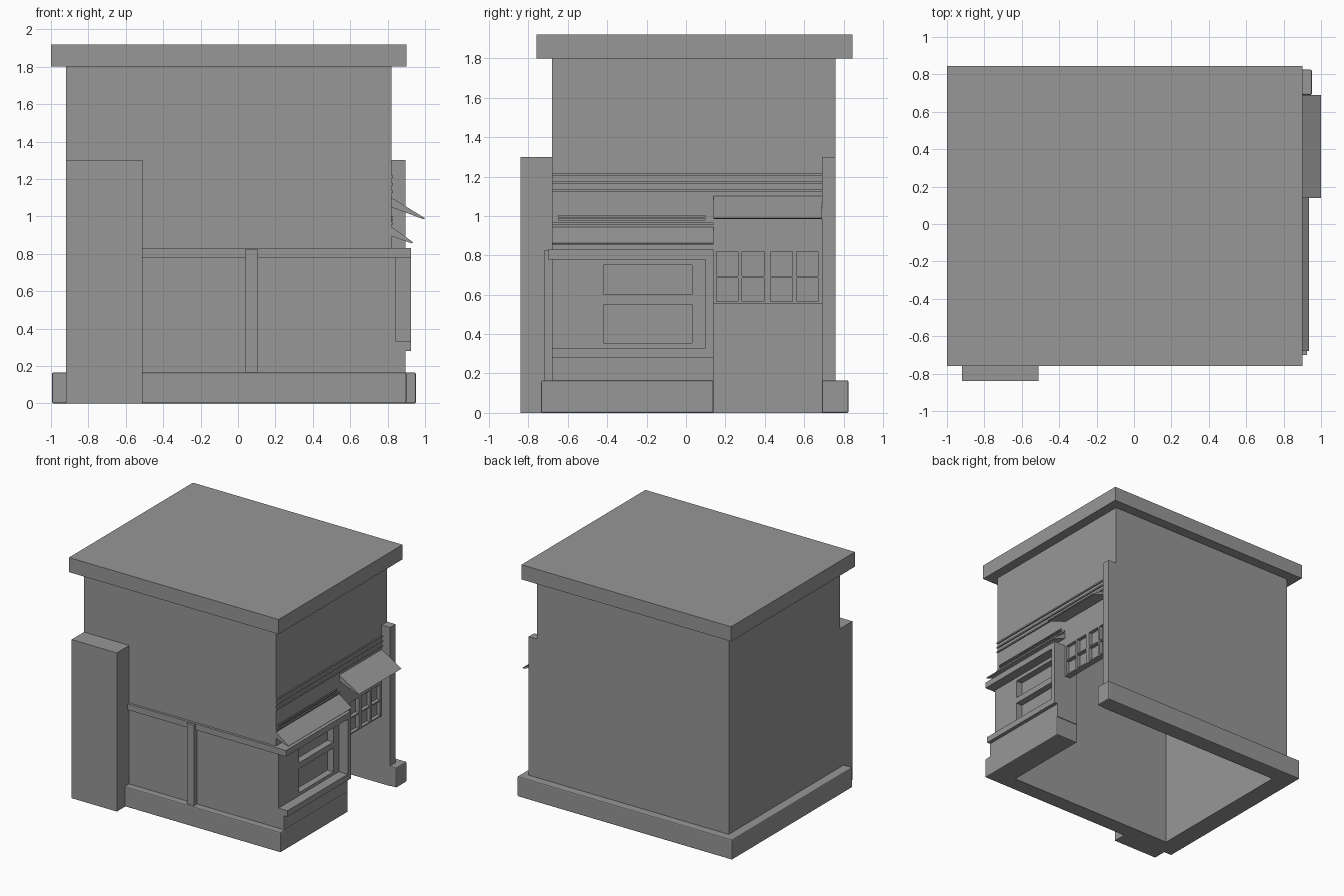
import bpy, bmesh

if "Cube" in bpy.data.objects:
    bpy.data.objects.remove(bpy.data.objects["Cube"], do_unlink=True)

GREY = (0.31, 0.31, 0.31, 1)
plaster = bpy.data.materials.new("plain_grey")
plaster.use_nodes = True
plaster.diffuse_color = GREY
plaster.node_tree.nodes["Principled BSDF"].inputs["Base Color"].default_value = GREY


def finish(name, bm):
    bmesh.ops.recalc_face_normals(bm, faces=bm.faces)
    mesh = bpy.data.meshes.new(name)
    bm.to_mesh(mesh)
    bm.free()
    mesh.materials.append(plaster)
    obj = bpy.data.objects.new(name, mesh)
    bpy.context.scene.collection.objects.link(obj)
    return obj


def prism(name, outline, lo, hi, axis="z"):
    """Extrude an outline: (x, y) along z, or (x, z) along y."""
    bm = bmesh.new()
    place = (lambda a, b: (a, b, lo)) if axis == "z" else (lambda a, b: (a, lo, b))
    face = bm.faces.new([bm.verts.new(place(a, b)) for a, b in outline])
    out = bmesh.ops.extrude_face_region(bm, geom=[face])
    shift = (0, 0, hi - lo) if axis == "z" else (0, hi - lo, 0)
    verts = [v for v in out["geom"] if isinstance(v, bmesh.types.BMVert)]
    bmesh.ops.translate(bm, verts=verts, vec=shift)
    return finish(name, bm)


def box(name, x, y, z):
    outline = [(x[0], y[0]), (x[1], y[0]), (x[1], y[1]), (x[0], y[1])]
    return prism(name, outline, z[0], z[1])


def pierced(name, x0, x1, ys, zs):
    """Panel facing +x; cells odd in both directions are open."""
    bm = bmesh.new()
    grid = [[bm.verts.new((x0, y, z)) for z in zs] for y in ys]
    for i in range(len(ys) - 1):
        for j in range(len(zs) - 1):
            if not (i % 2 and j % 2):
                bm.faces.new((grid[i][j], grid[i + 1][j],
                              grid[i + 1][j + 1], grid[i][j + 1]))
    out = bmesh.ops.extrude_face_region(bm, geom=bm.faces[:])
    verts = [v for v in out["geom"] if isinstance(v, bmesh.types.BMVert)]
    bmesh.ops.translate(bm, verts=verts, vec=(x1 - x0, 0, 0))
    return finish(name, bm)


DOOR = (0.14, 0.69)      # doorway span
FRONT = (-0.68, 0.14)    # shopfront span

# Roof slab and hollow shell
box("roof_slab", (-1.0, 0.9), (-0.76, 0.845), (1.8, 1.92))
box("left_wall", (-0.92, -0.83), (-0.68, 0.76), (0, 1.8))
box("front_wall", (-0.83, 0.82), (-0.68, -0.6), (0, 1.8))
box("back_wall", (-0.83, 0.82), (0.69, 0.76), (0, 1.8))
box("upper_side_wall", (0.72, 0.82), (-0.6, 0.69), (0.83, 1.8))

# Base kerb wraps the building and stops at the doorway
kerb = prism("base_kerb", [
    (0.9, 0.14), (0.9, -0.735), (-0.995, -0.735), (-0.995, 0.825),
    (0.952, 0.825), (0.952, 0.69), (-0.85, 0.69), (-0.85, -0.615),
    (0.7, -0.615), (0.7, 0.14)], 0, 0.165)
bevel = kerb.modifiers.new("soft_edge", "BEVEL")
bevel.width = 0.008
bevel.segments = 2

# Corner pillars
box("front_pillar", (-0.92, -0.51), (-0.84, -0.68), (0, 1.3))
box("back_pillar", (0.82, 0.895), (0.69, 0.76), (0, 1.3))

# Front trim
box("front_rail", (-0.51, 0.925), (-0.7, -0.68), (0.78, 0.83))
box("front_post", (0.04, 0.105), (-0.72, -0.68), (0.165, 0.825))

# Shopfront: plinth, sill, head rail, side jamb and two recessed windows
box("shop_core", (0.7, 0.79), FRONT, (0.165, 0.83))
box("shop_plinth", (0.79, 0.895), FRONT, (0.165, 0.28))
box("shop_sill", (0.79, 0.925), FRONT, (0.28, 0.33))
box("shop_head", (0.79, 0.925), FRONT, (0.78, 0.83))
box("shop_jamb", (0.79, 0.925), (0.1, 0.14), (0.33, 0.78))
pierced("shop_windows", 0.79, 0.845,
        [-0.68, -0.42, 0.03, 0.1], [0.33, 0.355, 0.55, 0.6, 0.75, 0.78])

# Transom lights over the doorway
pierced("transom_frame", 0.79, 0.82,
        [0.14, 0.155, 0.265, 0.285, 0.395, 0.43, 0.54, 0.56, 0.67, 0.69],
        [0.555, 0.565, 0.685, 0.695, 0.82, 0.83])
box("transom_panes", (0.77, 0.79), DOOR, (0.555, 0.83))

# Awnings
prism("door_awning", [(0.82, 1.1), (1.0, 0.99), (0.99, 0.985), (0.83, 1.045), (0.82, 1.045)],
      *DOOR, axis="y")
prism("shop_awning", [(0.82, 0.945), (0.935, 0.862), (0.93, 0.855), (0.82, 0.895)],
      *FRONT, axis="y")

# Thin strips along the side wall
for i, z in enumerate((1.125, 1.165, 1.205)):
    box(f"wall_strip_{i + 1}", (0.82, 0.83), (FRONT[0], DOOR[1]), (z, z + 0.012))
box("shop_strip", (0.82, 0.828), FRONT, (0.955, 0.967))
for i, z in enumerate((0.978, 0.993)):
    box(f"vent_strip_{i + 1}", (0.82, 0.828), (-0.65, 0.1), (z, z + 0.008))
